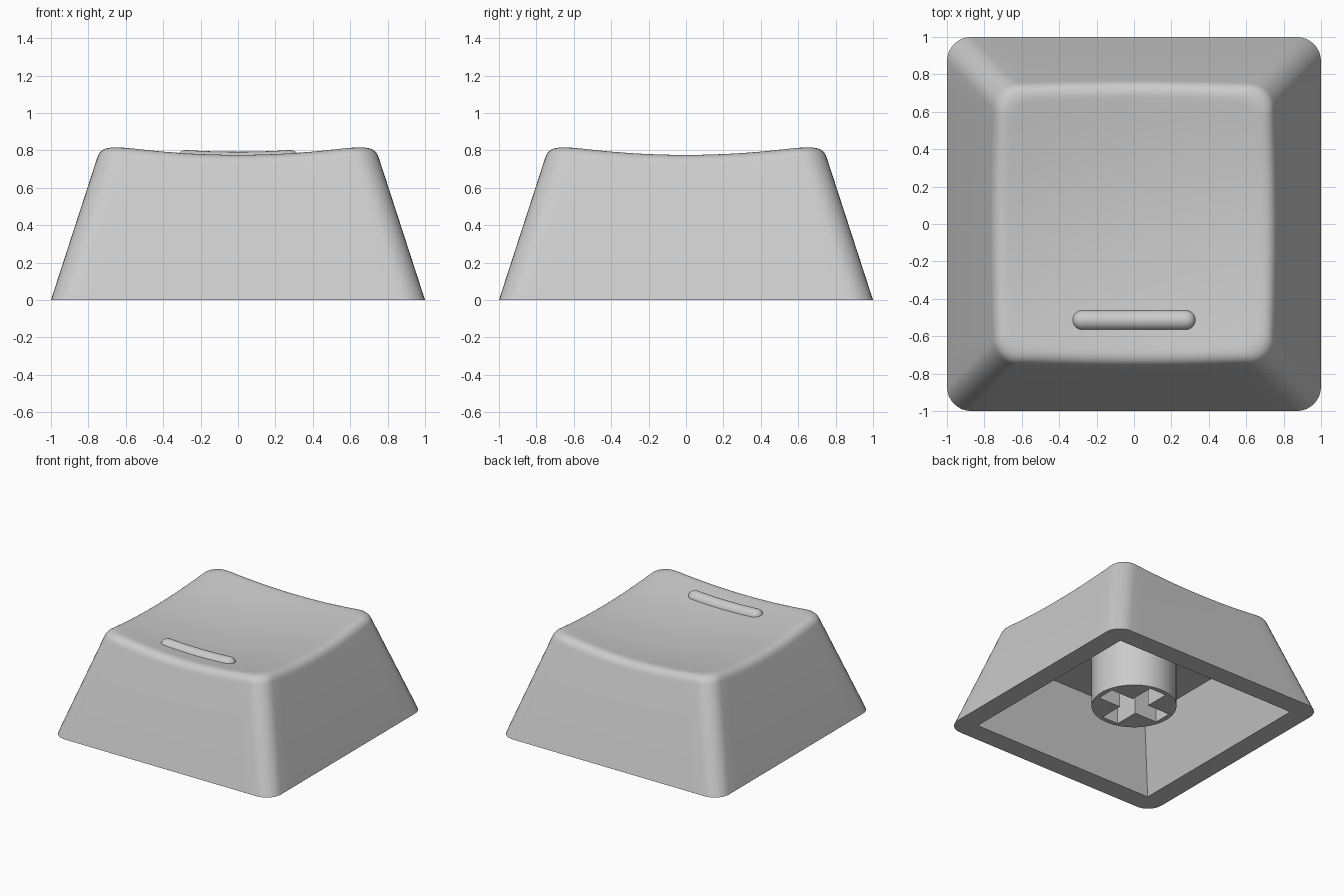
import bpy, bmesh, math
from mathutils import Vector

if "Cube" in bpy.data.objects:
    bpy.data.objects.remove(bpy.data.objects["Cube"])

grey = bpy.data.materials.new("light grey plastic")
grey.diffuse_color = (0.6, 0.6, 0.6, 1)
grey.use_nodes = True
grey.node_tree.nodes["Principled BSDF"].inputs["Base Color"].default_value = grey.diffuse_color

TAPER = 0.325      # inward lean of the walls per unit of height
CORNER = 0.13      # vertical corner radius


def dish(x, y):
    """Height of the spherically dished top."""
    return 0.722 + 0.116 * (x * x + y * y)


def outline(half, arc=8, side=14):
    """Rounded square, counter-clockwise, with subdivided sides."""
    pts = []
    c = half - CORNER
    for q in range(4):
        turn = math.pi / 2 * q
        for i in range(arc + 1):
            a = math.pi / 2 * i / arc
            p = Vector((c + CORNER * math.cos(a), c + CORNER * math.sin(a)))
            pts.append(Vector((p.x * math.cos(turn) - p.y * math.sin(turn),
                               p.x * math.sin(turn) + p.y * math.cos(turn))))
        for i in range(1, side):
            p = Vector((c - 2 * c * i / side, half))
            pts.append(Vector((p.x * math.cos(turn) - p.y * math.sin(turn),
                               p.x * math.sin(turn) + p.y * math.cos(turn))))
    return pts


def make_object(name, bm):
    bmesh.ops.recalc_face_normals(bm, faces=bm.faces)
    mesh = bpy.data.meshes.new(name)
    bm.to_mesh(mesh)
    bm.free()
    mesh.materials.append(grey)
    ob = bpy.data.objects.new(name, mesh)
    bpy.context.collection.objects.link(ob)
    return ob


def loft(name, rings):
    """Skin a list of equal-length closed rings and cap both ends."""
    bm = bmesh.new()
    rows = [[bm.verts.new(p) for p in ring] for ring in rings]
    n = len(rows[0])
    for a, b in zip(rows, rows[1:]):
        for i in range(n):
            j = (i + 1) % n
            bm.faces.new((a[i], a[j], b[j], b[i]))
    bm.faces.new(rows[0][::-1])
    bm.faces.new(rows[-1])
    return make_object(name, bm)


def cut(ob, cutter):
    mod = ob.modifiers.new("cut", "BOOLEAN")
    mod.operation = "DIFFERENCE"
    mod.solver = "EXACT"
    mod.object = cutter
    bpy.context.view_layer.objects.active = ob
    bpy.ops.object.modifier_apply(modifier=mod.name)
    bpy.data.objects.remove(cutter)


def smooth(ob):
    bpy.ops.object.select_all(action="DESELECT")
    ob.select_set(True)
    bpy.context.view_layer.objects.active = ob
    bpy.ops.object.shade_smooth_by_angle(angle=math.radians(32))


# Cap shell: leaning walls, rounded upper edge, dished top
base = outline(1)
FILLET, RINGS = 8, 10
rows = [[p.to_3d() for p in base]]
fillet = [[] for _ in range(FILLET + 1)]
for i in range(len(base)):
    z = 0.8
    for _ in range(12):                       # where the wall meets the dish
        e = outline(1 - TAPER * z)[i] if _ < 4 else e
        z = dish(e.x, e.y)
    low = outline(1 - TAPER * (z - 0.065))[i].to_3d()
    low.z = z - 0.065
    edge = Vector((e.x, e.y, z))
    q = outline(1 - TAPER * z - 0.075)[i]
    top = Vector((q.x, q.y, dish(q.x, q.y)))
    for k in range(FILLET + 1):
        t = k / FILLET
        fillet[k].append(low * (1 - t) ** 2 + edge * 2 * t * (1 - t) + top * t * t)
rows += fillet
for k in range(1, RINGS):
    f = 1 - k / RINGS
    rows.append([Vector((p.x * f, p.y * f, dish(p.x * f, p.y * f))) for p in fillet[-1]])
shell = loft("cap_shell", rows)

# Hollow underside with straight tapered walls
CEILING = 0.54
cavity = []
for z in (-0.1, CEILING):
    h = 0.835 - TAPER * z
    cavity.append([Vector((sx * h, sy * h, z)) for sx, sy in ((1, 1), (-1, 1), (-1, -1), (1, -1))])
cut(shell, loft("cavity_cutter", cavity))
smooth(shell)

# Mounting stem with a cross-shaped socket
circle = [(0.32 * math.cos(math.tau * i / 64), 0.32 * math.sin(math.tau * i / 64)) for i in range(64)]
stem = loft("mounting_stem", [[Vector((x, y, z)) for x, y in circle] for z in (0.11, 0.6)])
L, W = 0.28, 0.075
arm = [(L, -W), (L, W), (W, W)]
cross = []
for q in range(4):
    for x, y in arm:
        for _ in range(q):
            x, y = -y, x
        cross.append((x, y))
cut(stem, loft("socket_cutter", [[Vector((x, y, z)) for x, y in cross] for z in (0.0, CEILING)]))
smooth(stem)

# Raised finger bar that follows the dish
R, HALF, BAR_Y = 0.055, 0.275, -0.515
ends = [(HALF + R * math.sin(a), R * math.cos(a))
        for a in (math.radians(d) for d in (0, 15, 30, 45, 60, 75, 87))]
profile = [(-x, r) for x, r in reversed(ends)]
profile += [(-HALF + 2 * HALF * i / 12, R) for i in range(1, 12)] + ends
bar = []
for x, r in profile:
    zc = dish(x, BAR_Y) - 0.015
    bar.append([Vector((x, BAR_Y + r * math.cos(math.tau * i / 24),
                        zc + r * math.sin(math.tau * i / 24))) for i in range(24)])
smooth(loft("finger_bar", bar))
